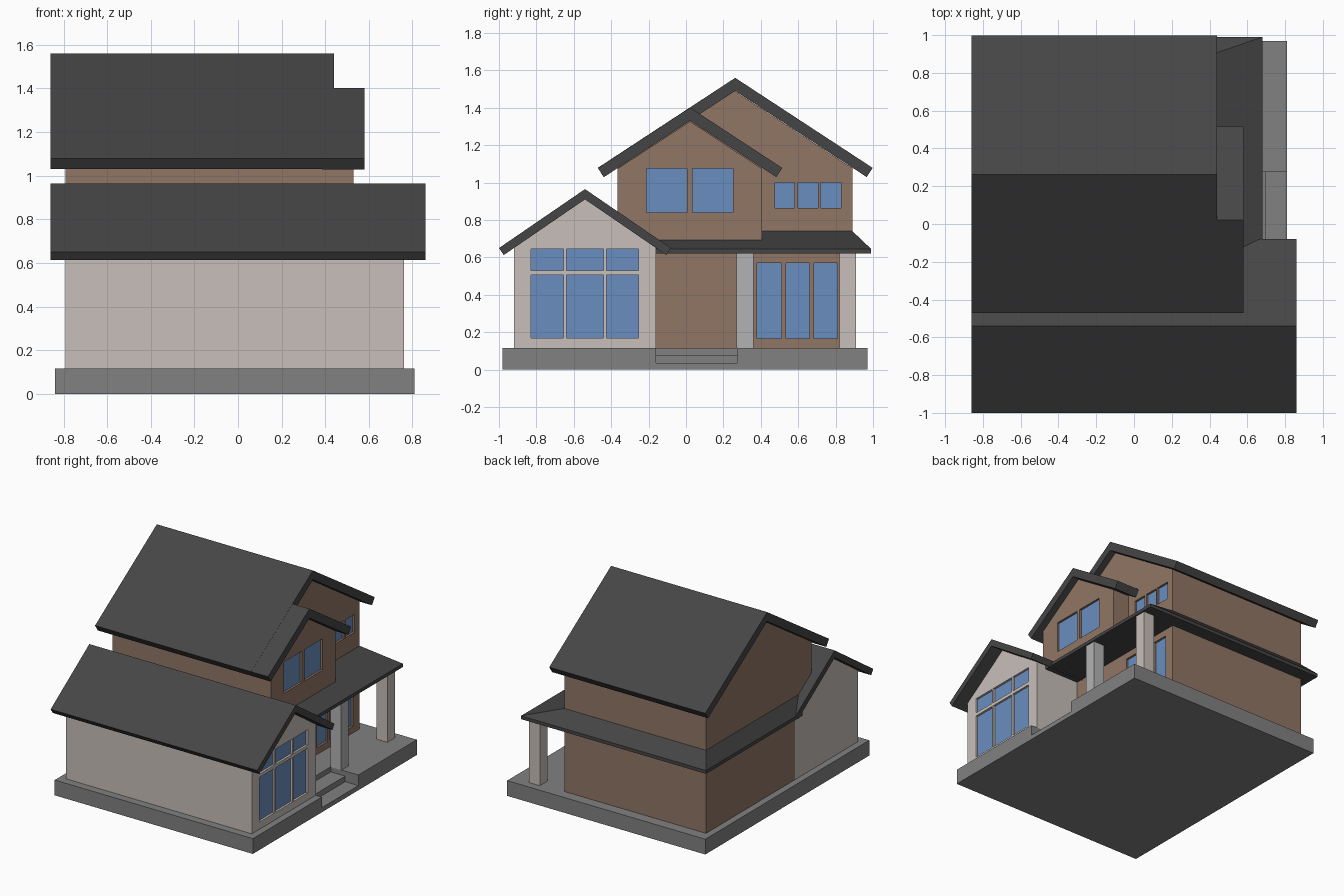
import bpy, bmesh
from math import hypot

if "Cube" in bpy.data.objects:
    bpy.data.objects.remove(bpy.data.objects["Cube"])


def material(name, rgb):
    m = bpy.data.materials.new(name)
    m.diffuse_color = (*rgb, 1)
    m.use_nodes = True
    m.node_tree.nodes["Principled BSDF"].inputs["Base Color"].default_value = m.diffuse_color
    return m


ROOF = material("dark_roof", (0.06, 0.06, 0.06))
BEIGE = material("beige_render", (0.58, 0.52, 0.49))
BROWN = material("brown_brick", (0.28, 0.18, 0.13))
STONE = material("grey_stone", (0.22, 0.22, 0.22))
PALE = material("pale_grey", (0.45, 0.45, 0.46))
GLASS = material("blue_glass", (0.14, 0.27, 0.52))


def finish(name, bm, mat):
    bmesh.ops.recalc_face_normals(bm, faces=bm.faces)
    me = bpy.data.meshes.new(name)
    bm.to_mesh(me)
    bm.free()
    ob = bpy.data.objects.new(name, me)
    bpy.context.collection.objects.link(ob)
    if mat:
        me.materials.append(mat)
    return ob


def boxes(name, items, mat=None):
    """Each item is (x0, x1, y0, y1, z0, z1)."""
    bm = bmesh.new()
    for x0, x1, y0, y1, z0, z1 in items:
        vs = bmesh.ops.create_cube(bm, size=1)["verts"]
        for v in vs:
            v.co = (x1 if v.co.x > 0 else x0, y1 if v.co.y > 0 else y0, z1 if v.co.z > 0 else z0)
    return finish(name, bm, mat)


def prism(name, profile, x0, x1, mat):
    """Extrude a y-z profile along x."""
    bm = bmesh.new()
    f = bm.faces.new([bm.verts.new((x0, y, z)) for y, z in profile])
    new = bmesh.ops.extrude_face_region(bm, geom=[f])["geom"]
    bmesh.ops.translate(bm, vec=(x1 - x0, 0, 0), verts=[g for g in new if isinstance(g, bmesh.types.BMVert)])
    return finish(name, bm, mat)


def gable_roof(name, ridge_y, ridge_z, half, slope, thick, x0, x1):
    """Folded slab with eaves cut square to the slope; thick is vertical."""
    n = hypot(1, slope)
    d = thick / n
    inner, drop = half - d * slope / n, d / n
    eave = ridge_z - slope * half
    prism(name, [(ridge_y - half, eave), (ridge_y, ridge_z), (ridge_y + half, eave),
                 (ridge_y + inner, eave - drop), (ridge_y, ridge_z - thick),
                 (ridge_y - inner, eave - drop)], x0, x1, ROOF)


def cut(ob, items):
    cutter = boxes("cutter", items)
    cutter.hide_render = True
    mod = ob.modifiers.new("cut", "BOOLEAN")
    mod.operation, mod.solver, mod.object = "DIFFERENCE", "EXACT", cutter
    bpy.context.view_layer.objects.active = ob
    bpy.ops.object.modifier_apply(modifier=mod.name)
    bpy.data.objects.remove(cutter)


def windows(name, wall, x, columns, rows, depth=0.02):
    """Recessed openings in a wall facing +x, with glass at the back."""
    cells = [(y0, y1, z0, z1) for y0, y1 in columns for z0, z1 in rows]
    cut(wall, [(x - depth, x + 0.05, *c) for c in cells])
    boxes(name, [(x - depth - 0.004, x - depth + 0.004, *c) for c in cells], GLASS)


# Plinth with entrance steps cut into it
base = boxes("base", [(-0.84, 0.81, -0.98, 0.97, 0, 0.115)], STONE)
cut(base, [(0.70, 0.90, -0.16, 0.275, 0.035, 0.2)])
cut(base, [(0.58, 0.90, -0.16, 0.275, 0.077, 0.2)])

# Front wing
wing = prism("wing_walls", [(-0.92, 0.115), (-0.16, 0.115), (-0.16, 0.65), (-0.54, 0.91), (-0.92, 0.65)],
             -0.79, 0.76, BEIGE)
windows("wing_windows", wing, 0.76, [(-0.83, -0.655), (-0.64, -0.44), (-0.425, -0.255)],
        [(0.17, 0.505), (0.53, 0.645)])
gable_roof("wing_roof", -0.54, 0.965, 0.46, 0.685, 0.055, -0.86, 0.86)

# Main two-storey body
main = prism("main_walls", [(-0.17, 0.115), (0.89, 0.115), (0.89, 1.077), (0.26, 1.49),
                            (-0.365, 1.08), (-0.365, 0.68), (-0.17, 0.63)], -0.79, 0.39, BROWN)
windows("porch_windows", main, 0.39, [(0.38, 0.51), (0.535, 0.66), (0.685, 0.81)], [(0.165, 0.57)])
windows("upper_small_windows", main, 0.39, [(0.475, 0.58), (0.60, 0.705), (0.72, 0.83)], [(0.865, 1.0)])
gable_roof("main_roof", 0.263, 1.56, 0.735, 0.655, 0.07, -0.86, 0.44)

# Projecting upper bay with its lower gable
bay = prism("bay_walls", [(-0.365, 0.65), (0.405, 0.65), (0.405, 1.075), (0.022, 1.327), (-0.365, 1.075)],
            0.37, 0.53, BROWN)
windows("bay_windows", bay, 0.53, [(-0.21, 0.005), (0.035, 0.25)], [(0.84, 1.075)])
gable_roof("bay_roof", 0.022, 1.401, 0.493, 0.655, 0.07, 0.385, 0.58)

# Skirt roof wrapping both ends and the back, deep over the porch
bm = bmesh.new()
rings = [[bm.verts.new((x, y, z)) for x, y in ((x0, y0), (x1, y0), (x1, y1), (x0, y1))]
         for x0, x1, y0, y1, z in ((-0.86, 0.68, -0.16, 0.99, 0.62), (-0.86, 0.68, -0.16, 0.99, 0.645),
                                   (-0.79, 0.39, -0.24, 0.89, 0.74))]
for a, b in zip(rings, rings[1:]):
    for i in range(4):
        j = (i + 1) % 4
        bm.faces.new((a[i], a[j], b[j], b[i]))
bm.faces.new(rings[0])
bm.faces.new(rings[-1])
finish("skirt_roof", bm, ROOF)

# Porch columns
for name, y, mat in (("inner_column", 0.27, PALE), ("corner_column", 0.82, BEIGE)):
    boxes(name, [(0.58, 0.67, y, y + 0.09, 0.115, 0.622)], mat)
